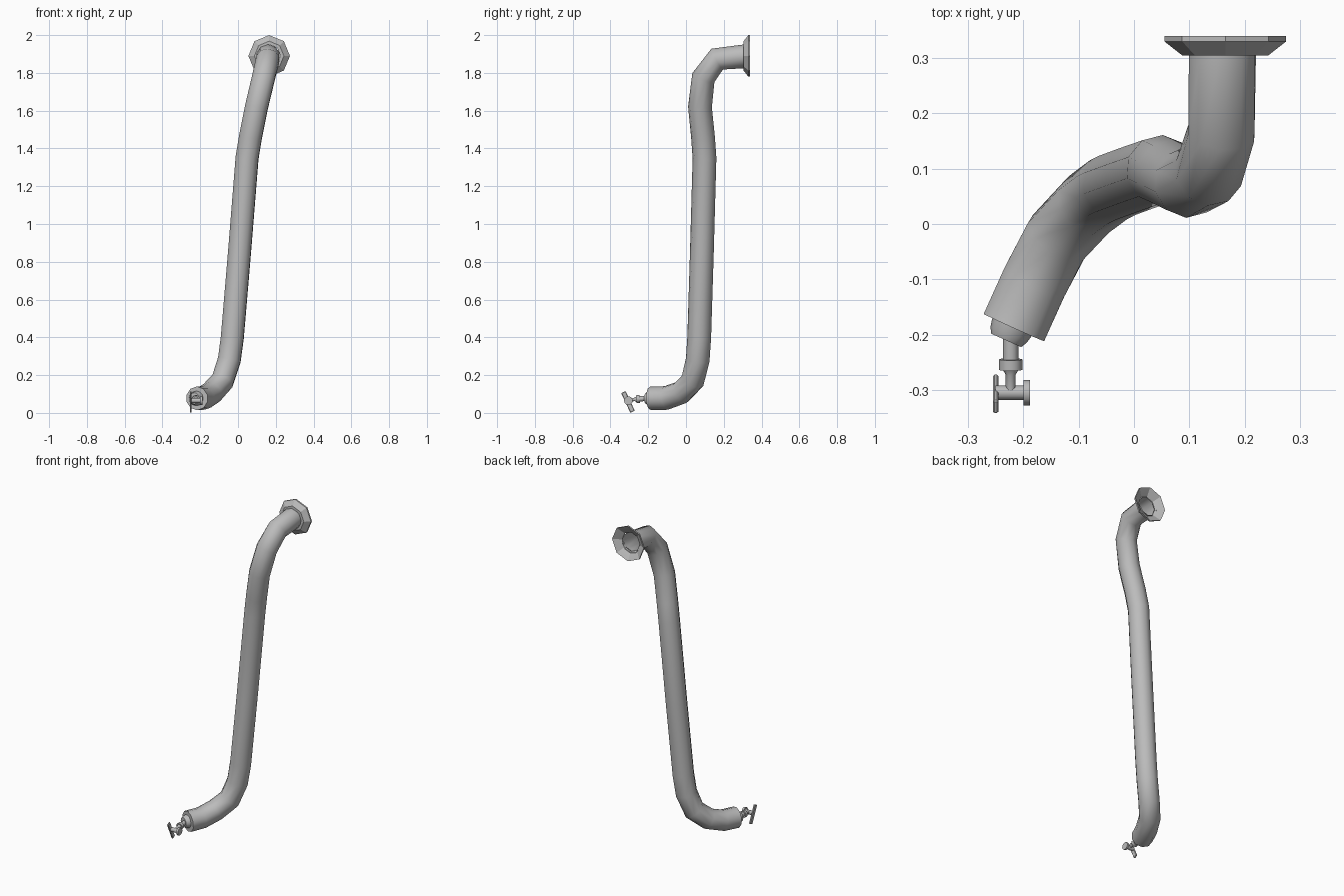
import bpy, bmesh, math
from mathutils import Vector

cube = bpy.data.objects.get("Cube")
if cube:
    bpy.data.objects.remove(cube, do_unlink=True)

grey = bpy.data.materials.new("grey_metal")
grey.use_nodes = True
colour = (0.5, 0.5, 0.5, 1)
grey.diffuse_color = colour
grey.node_tree.nodes["Principled BSDF"].inputs["Base Color"].default_value = colour


def finish(name, bm, angle):
    bmesh.ops.recalc_face_normals(bm, faces=bm.faces)
    mesh = bpy.data.meshes.new(name)
    bm.to_mesh(mesh)
    bm.free()
    mesh.materials.append(grey)
    obj = bpy.data.objects.new(name, mesh)
    bpy.context.collection.objects.link(obj)
    bpy.ops.object.select_all(action='DESELECT')
    obj.select_set(True)
    bpy.context.view_layer.objects.active = obj
    bpy.ops.object.shade_smooth_by_angle(angle=math.radians(angle))
    return obj


def ring(bm, centre, u, v, radius, sides, spin=0.0):
    angles = [spin + 2 * math.pi * i / sides for i in range(sides)]
    return [bm.verts.new(centre + radius * (math.cos(a) * u + math.sin(a) * v)) for a in angles]


def bridge(bm, a, b):
    for i in range(len(a)):
        j = (i + 1) % len(a)
        bm.faces.new((a[i], a[j], b[j], b[i]))


def sweep(name, points, radius, sides):
    """Tube along a path, closed at its first end, mitred at each bend."""
    pts = [Vector(p) for p in points]
    bm = bmesh.new()
    u, previous = Vector((0, 0, 1)), None
    for i, p in enumerate(pts):
        before = (p - pts[i - 1]).normalized() if i else (pts[1] - p).normalized()
        after = (pts[i + 1] - p).normalized() if i < len(pts) - 1 else before
        tangent = (before + after).normalized()
        u = (u - tangent * u.dot(tangent)).normalized()
        current = ring(bm, p, u, tangent.cross(u), radius, sides)
        if previous:
            bridge(bm, previous, current)
        else:
            bm.faces.new(current)
        previous = current
    return finish(name, bm, 50)


def lathe(name, origin, axis, profile, sides=12, closed=True, angle=35):
    """Turned part: profile gives distance along the axis and radius."""
    origin, axis = Vector(origin), Vector(axis).normalized()
    up = Vector((0, 0, 1))
    u = (up - axis * up.dot(axis)).normalized()
    v = axis.cross(u)
    bm = bmesh.new()
    rings = [ring(bm, origin + axis * d, u, v, r, sides) for d, r in profile]
    for a, b in zip(rings, rings[1:]):
        bridge(bm, a, b)
    if closed:
        bm.faces.new(rings[0])
        bm.faces.new(rings[-1])
    return finish(name, bm, angle)


# Long bent pipe, from the tap end up to the wall flange
path = [(-0.217, -0.187, 0.077), (-0.18, -0.105, 0.079), (-0.138, -0.025, 0.108),
        (-0.082, 0.035, 0.17), (-0.046, 0.062, 0.28), (-0.03, 0.07, 0.4),
        (0.008, 0.084, 0.85), (0.048, 0.098, 1.35), (0.066, 0.09, 1.46),
        (0.098, 0.074, 1.62), (0.135, 0.092, 1.775), (0.158, 0.165, 1.873),
        (0.16, 0.315, 1.888)]
sweep("pipe", path, 0.063, 10)

# Flared wall flange, dished at the back and open into the pipe
lathe("wall_flange", (0.165, 0.305, 1.89), (0, 1, 0),
      [(0, 0.06), (0, 0.078), (0.025, 0.11), (0.035, 0.11), (0.012, 0.07), (0.004, 0.06)],
      sides=8, closed=False, angle=20)

# Tapered plug on the pipe end
lathe("end_plug", (-0.219, -0.183, 0.077), (-0.41, -0.91, 0),
      [(0, 0.04), (0.018, 0.036), (0.03, 0.03)])

# Tap stem with its collar
lathe("tap_stem", (-0.223, -0.195, 0.079), (0, -1, -0.1),
      [(0, 0.014), (0.05, 0.014), (0.05, 0.021), (0.069, 0.021),
       (0.069, 0.014), (0.078, 0.009), (0.112, 0.009)])

# Cross axle with an end button
lathe("tap_axle", (-0.25, -0.305, 0.065), (1, 0, 0),
      [(0, 0.013), (0.05, 0.013), (0.05, 0.023), (0.062, 0.023)])

# Flat lever on the side of the axle
bpy.ops.mesh.primitive_cube_add(size=1, location=(-0.25, -0.307, 0.058),
                                rotation=(math.radians(25), 0, 0))
lever = bpy.context.object
lever.name = "tap_lever"
lever.scale = (0.01, 0.026, 0.115)
lever.data.materials.append(grey)
bpy.ops.object.transform_apply(location=False, rotation=False, scale=True)
bevel = lever.modifiers.new("softened_edges", 'BEVEL')
bevel.width = 0.003
bevel.segments = 1
